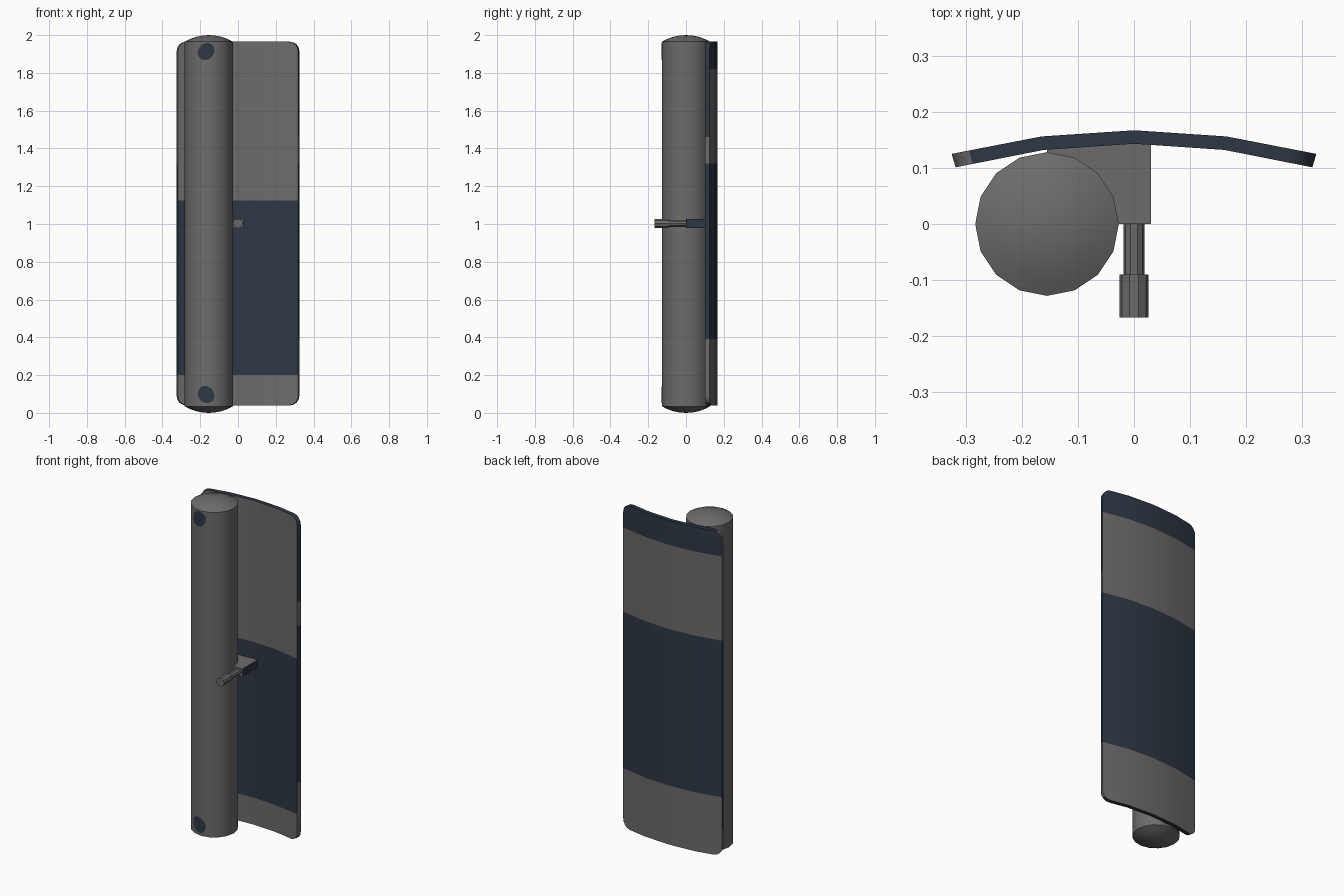
import bpy, bmesh, math
from mathutils import Vector

if "Cube" in bpy.data.objects:
    bpy.data.objects.remove(bpy.data.objects["Cube"])


def material(name, rgb):
    m = bpy.data.materials.new(name)
    m.diffuse_color = (*rgb, 1)
    m.use_nodes = True
    m.node_tree.nodes["Principled BSDF"].inputs["Base Color"].default_value = m.diffuse_color
    return m


GREY = material("warm_grey", (0.152, 0.146, 0.146))
NAVY = material("dark_navy", (0.027, 0.039, 0.058))
TX, TR, Z0, Z1 = -0.155, 0.128, 0.04, 1.965   # tank axis, radius, wall ends


def finish(bm, name, smooth=True):
    bmesh.ops.recalc_face_normals(bm, faces=bm.faces)
    mesh = bpy.data.meshes.new(name)
    bm.to_mesh(mesh)
    bm.free()
    ob = bpy.data.objects.new(name, mesh)
    bpy.context.collection.objects.link(ob)
    mesh.materials.append(GREY)
    mesh.materials.append(NAVY)
    if smooth:
        bpy.ops.object.select_all(action='DESELECT')
        ob.select_set(True)
        bpy.context.view_layer.objects.active = ob
        bpy.ops.object.shade_smooth_by_angle(angle=math.radians(30))
    return ob


def lathe(name, profile, sides, place):
    """Revolve (radius, height) pairs; place maps local points to the model."""
    bm = bmesh.new()
    verts = [bm.verts.new((r, 0, h)) for r, h in profile]
    edges = [bm.edges.new(p) for p in zip(verts, verts[1:])]
    bmesh.ops.spin(bm, geom=verts + edges, cent=(0, 0, 0), axis=(0, 0, 1),
                   angle=2 * math.pi, steps=sides)
    bmesh.ops.remove_doubles(bm, verts=bm.verts, dist=1e-4)
    for v in bm.verts:
        v.co = place(v.co)
    return finish(bm, name)


def cut(bm, axis, values):
    for value in values:
        co, no = Vector(), Vector()
        co[axis], no[axis] = value, 1
        bmesh.ops.bisect_plane(bm, geom=bm.verts[:] + bm.edges[:] + bm.faces[:],
                               plane_co=co, plane_no=no, dist=1e-5)


# Tank with shallow domed ends
RS = (TR ** 2 + 0.035 ** 2) / 0.07
dome = [(RS * math.sin(a), RS * (1 - math.cos(a)))
        for a in (math.asin(TR / RS) * i / 4 for i in range(5))]
lathe("tank", [(r, h) for r, h in dome] + [(r, 2 - h) for r, h in reversed(dome)],
      16, lambda c: Vector((c.x + TX, c.y, c.z)))


# Curved back panel: rounded outline, cut at bends and colour borders
def bend(x):
    x = abs(x)
    return 0.167 - 0.011 * x / 0.165 if x < 0.165 else 0.156 - 0.031 * (x - 0.165) / 0.16


HW, RC = 0.325, 0.05
bm = bmesh.new()
outline = []
for q, (sx, sz) in enumerate([(1, 1), (-1, 1), (-1, -1), (1, -1)]):
    cx, cz = sx * (HW - RC), (Z1 - RC if sz > 0 else Z0 + RC)
    for i in range(5):
        a = math.pi / 2 * (q + i / 4)
        outline.append(bm.verts.new((cx + RC * math.cos(a), 0, cz + RC * math.sin(a))))
bm.faces.new(outline)
cut(bm, 0, (-0.29, -0.165, 0, 0.165))
cut(bm, 2, (0.2, 0.39, 1.125, 1.32, 1.46, 1.82))
for v in bm.verts:
    v.co.y = bend(v.co.x)
new = bmesh.ops.extrude_face_region(bm, geom=bm.faces[:])["geom"]
for v in new:
    if isinstance(v, bmesh.types.BMVert):
        v.co.x *= 0.978
        v.co.y -= 0.024
bmesh.ops.recalc_face_normals(bm, faces=bm.faces)
for f in bm.faces:
    n, c = f.normal, f.calc_center_median()
    if n.y < -0.7:                                  # inner face
        navy = 0.2 < c.z < 1.125
    elif n.y > 0.7:                                 # outer face
        navy = 0.39 < c.z < 1.32 or c.z > 1.82
    elif c.x < -0.29:                               # left rim
        navy = 0.2 < c.z < 1.32
    elif abs(n.z) > 0.7:                            # top and bottom rim
        navy = True
    else:                                           # right rim
        navy = 0.39 < c.z < 1.32 or c.z > 1.46
    f.material_index = int(navy)
finish(bm, "curved_panel")

# Bracket joining tank, panel and nozzle; its right end is navy
bm = bmesh.new()
bmesh.ops.create_cube(bm, size=1)
for v in bm.verts:
    v.co = Vector((v.co.x * 0.185 - 0.0625, v.co.y * 0.143 + 0.0715, v.co.z * 0.046 + 1.003))
for f in bm.faces:
    f.material_index = int(f.calc_center_median().x > 0.02)
finish(bm, "bracket", smooth=False)

# Nozzle: thin neck and thicker tip, pointing forward
lathe("nozzle", [(0, 0.01), (0.019, 0.01), (0.019, -0.09), (0.026, -0.09),
                 (0.026, -0.167), (0, -0.167)], 10,
      lambda c: Vector((c.x, c.z, c.y + 1.003)))


# Painted spots: thin patches lying on the tank's facets
def tank_front(x):
    step = math.pi / 8
    pts = [(TR * math.sin(step * i), -TR * math.cos(step * i)) for i in range(-4, 5)]
    for (xa, ya), (xb, yb) in zip(pts, pts[1:]):
        if xa <= x - TX <= xb:
            return ya + (yb - ya) * (x - TX - xa) / (xb - xa)
    return 0


for name, z, tilt in (("upper_spot", 1.913, 0.9), ("lower_spot", 0.097, -0.9)):
    bm = bmesh.new()
    ring = []
    for i in range(16):
        a = math.tau * i / 16
        p, q = 0.048 * math.cos(a), 0.042 * math.sin(a)
        ring.append(bm.verts.new((-0.169 + p * math.cos(tilt) - q * math.sin(tilt), 0,
                                  z + p * math.sin(tilt) + q * math.cos(tilt))))
    bm.faces.new(ring)
    cut(bm, 0, [TX + TR * math.sin(math.pi / 8 * k) for k in (-1, 0, 1)])
    for v in bm.verts:
        v.co.y = tank_front(v.co.x) - 0.0015
    for f in bm.faces:
        f.material_index = 1
        f.normal_update()
    ob = finish(bm, name)
    if ob.data.polygons[0].normal.y > 0:
        ob.data.flip_normals()
